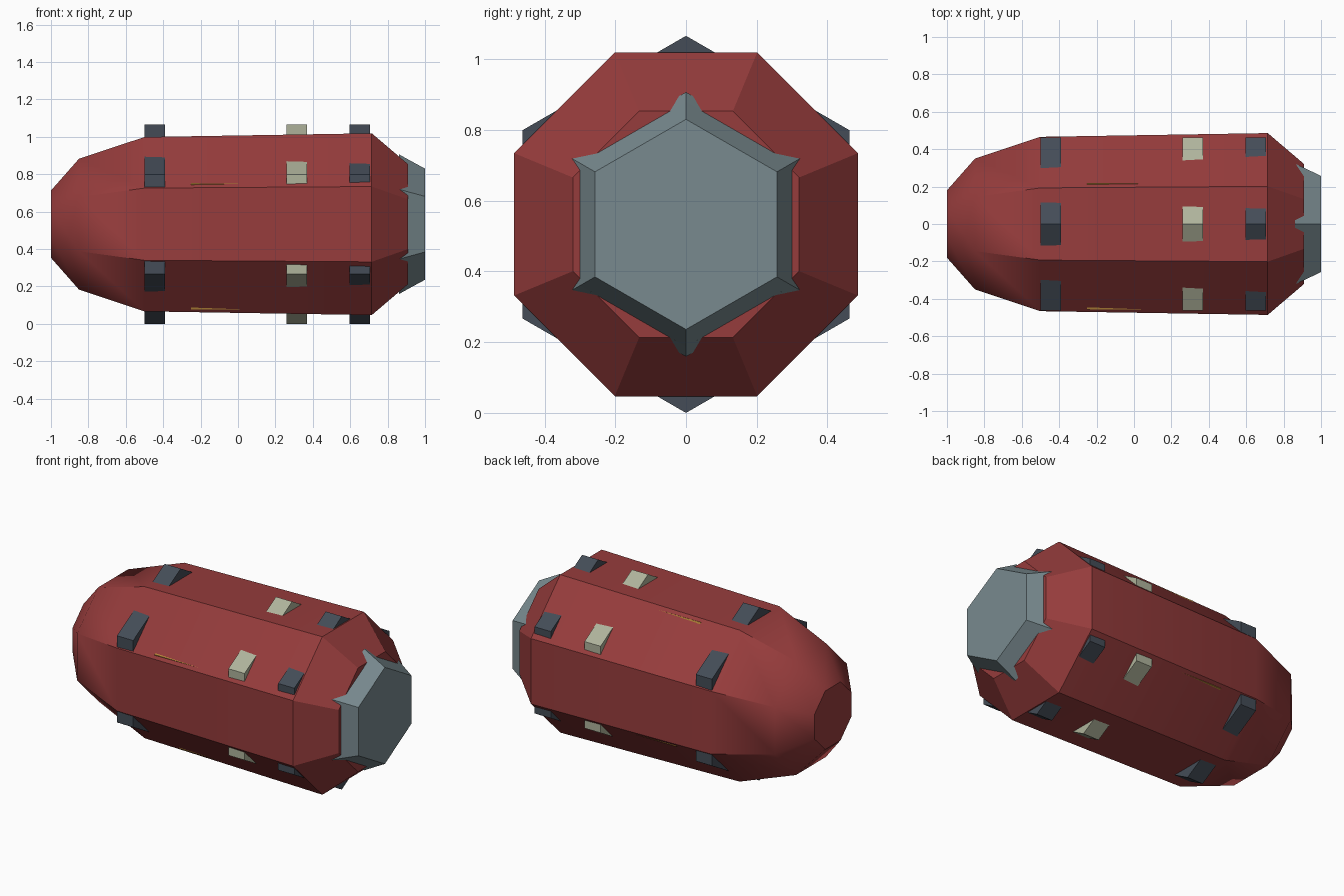
import bpy, bmesh
from math import cos, sin, pi, radians

if "Cube" in bpy.data.objects:
    bpy.data.objects.remove(bpy.data.objects["Cube"], do_unlink=True)

ZC = 0.533  # height of the long axis


def material(name, rgb):
    m = bpy.data.materials.new(name)
    m.use_nodes = True
    m.diffuse_color = (*rgb, 1)
    m.node_tree.nodes["Principled BSDF"].inputs["Base Color"].default_value = (*rgb, 1)
    return m


red = material("hull red", (0.305, 0.045, 0.045))
grey = material("blue grey", (0.19, 0.255, 0.275))
dark = material("dark slate", (0.058, 0.073, 0.095))
pale = material("pale stone", (0.43, 0.455, 0.33))
gold = material("gold", (0.51, 0.26, 0.045))


def finish(bm, name, mat):
    bmesh.ops.recalc_face_normals(bm, faces=bm.faces)
    me = bpy.data.meshes.new(name)
    bm.to_mesh(me)
    bm.free()
    me.materials.append(mat)
    ob = bpy.data.objects.new(name, me)
    bpy.context.collection.objects.link(ob)
    return ob


def on_axis(x, r, angle, side=0.0):
    """Point at radius r and angle round the long axis, shifted sideways."""
    return (x, r * cos(angle) - side * sin(angle), ZC + r * sin(angle) + side * cos(angle))


def loft(name, profile, sides, start, mat):
    """Closed polygonal tube along x from (x, corner radius) pairs."""
    bm = bmesh.new()
    rings = [[bm.verts.new(on_axis(x, r, start + 2 * pi * i / sides)) for i in range(sides)]
             for x, r in profile]
    for a, b in zip(rings, rings[1:]):
        for i in range(sides):
            j = (i + 1) % sides
            bm.faces.new((a[i], a[j], b[j], b[i]))
    bm.faces.new(rings[0])
    bm.faces.new(rings[-1])
    return finish(bm, name, mat)


# Eight-sided hull with rounded tail and tapered shoulder
flat = [(-1, 0.18), (-0.85, 0.35), (-0.5, 0.466), (0.715, 0.486), (0.91, 0.32)]
hull = loft("hull", [(x, a / cos(pi / 8)) for x, a in flat], 8, pi / 8, red)
bpy.context.view_layer.objects.active = hull
hull.select_set(True)
bpy.ops.object.shade_smooth_by_angle(angle=radians(31))
hull.select_set(False)

# Hexagonal bands whose corners stand out through the hull
for name, x, mat in (("rear_band", -0.5, dark), ("middle_band", 0.258, pale), ("front_band", 0.597, dark)):
    loft(name, [(x, ZC), (x + 0.11, ZC)], 6, pi / 6, mat)

# Square core whose corners show as thin gold trim lines
loft("trim_core", [(-0.25, 0.5045), (0.13, 0.5045)], 4, radians(64.7), gold)

# Hexagonal end cap with a claw at each corner
loft("end_cap", [(0.90, 0.346), (0.91, 0.346), (1, 0.297)], 6, pi / 6, grey)
for k in range(6):
    angle = pi / 6 + k * pi / 3
    bm = bmesh.new()
    points = [on_axis(0.91, 0.26, angle), on_axis(0.91, 0.346, angle), on_axis(0.86, 0.374, angle)]
    for s in (-1, 1):
        points.append(on_axis(0.91, 0.346 - 0.058 * 0.577, angle, s * 0.058))
        points.append(on_axis(0.86, 0.374 - 0.032 * 0.577, angle, s * 0.032))
    for p in points:
        bm.verts.new(p)
    bmesh.ops.convex_hull(bm, input=bm.verts)
    finish(bm, f"cap_claw_{k + 1}", grey)
